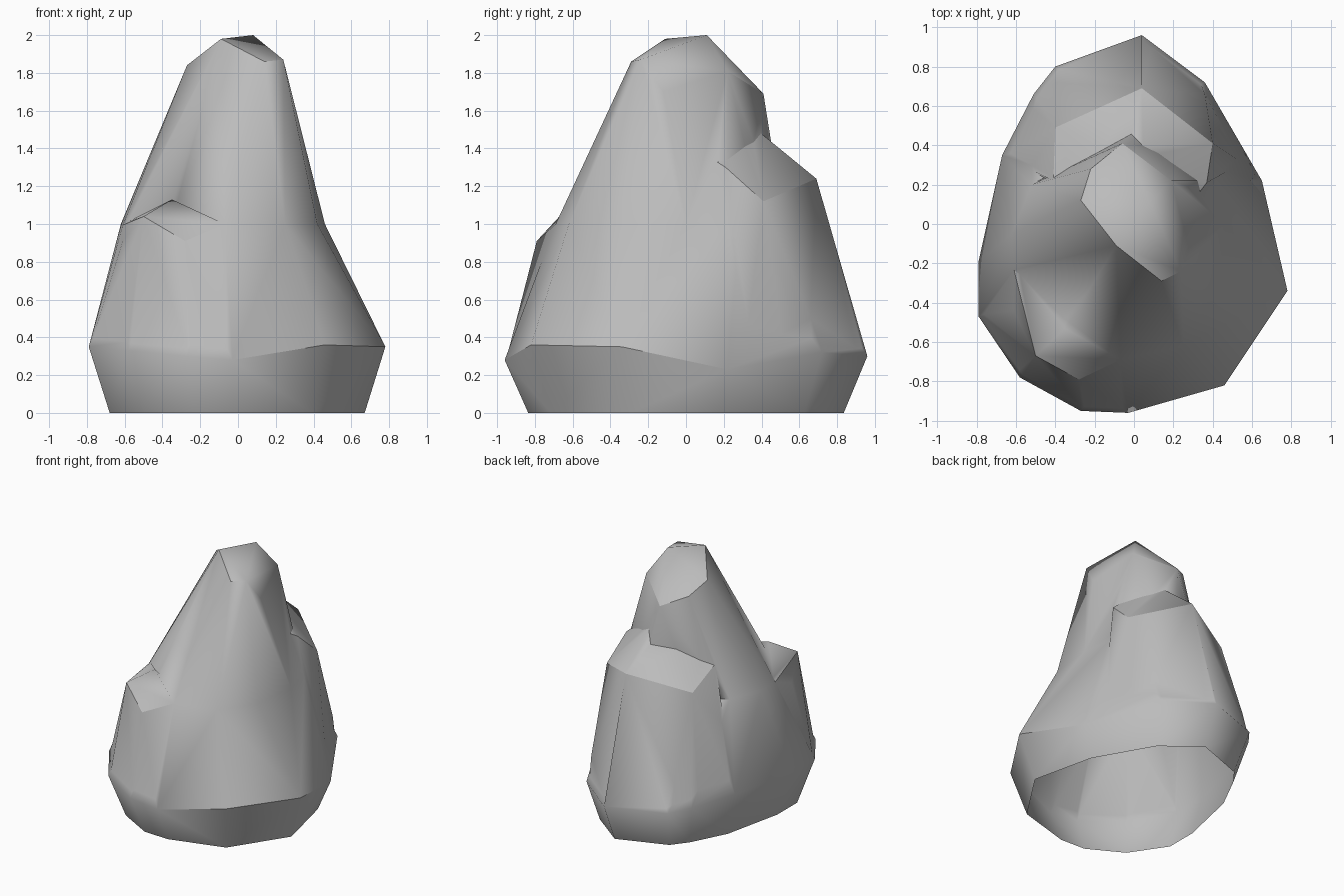
import bpy, bmesh, math

cube = bpy.data.objects.get("Cube")
if cube:
    bpy.data.objects.remove(cube)

# Single stone colour
stone = bpy.data.materials.new("stone_grey")
stone.use_nodes = True
GREY = (0.5, 0.5, 0.5, 1)
stone.diffuse_color = GREY
stone.node_tree.nodes["Principled BSDF"].inputs["Base Color"].default_value = GREY

MID = 1.0  # height where the tapering peak meets the swollen base


def add_hull(bm, points, open_at=None):
    """Add the convex hull of points, optionally leaving one level open."""
    part = bmesh.new()
    for p in points:
        part.verts.new(p)
    bmesh.ops.convex_hull(part, input=part.verts[:])
    loose = [v for v in part.verts if not v.link_faces]
    bmesh.ops.delete(part, geom=loose, context='VERTS')
    if open_at is not None:
        caps = [f for f in part.faces if all(abs(v.co.z - open_at) < 1e-4 for v in f.verts)]
        bmesh.ops.delete(part, geom=caps, context='FACES')
    temp = bpy.data.meshes.new("temp")
    part.to_mesh(temp)
    part.free()
    bm.from_mesh(temp)
    bpy.data.meshes.remove(temp)


def make_object(name, *hulls, open_at=None):
    bm = bmesh.new()
    for points in hulls:
        add_hull(bm, points, open_at)
    bmesh.ops.remove_doubles(bm, verts=bm.verts[:], dist=0.001)
    bmesh.ops.recalc_face_normals(bm, faces=bm.faces[:])
    mesh = bpy.data.meshes.new(name)
    bm.to_mesh(mesh)
    bm.free()
    obj = bpy.data.objects.new(name, mesh)
    bpy.context.collection.objects.link(obj)
    mesh.materials.append(stone)
    return obj


# Chipped crown
crown = [(-.09, -.11, 1.98), (.08, .11, 2), (.14, -.29, 1.86), (.24, -.24, 1.87),
         (.28, -.12, 1.7), (.19, .22, 1.81), (-.06, .41, 1.69), (-.22, .28, 1.76),
         (-.27, .12, 1.84)]
# Outline at the middle
middle = [(x, y, MID) for x, y in (
    (-.62, -.05), (-.61, -.23), (-.38, -.52), (-.07, -.69), (.25, -.62), (.42, -.35),
    (.46, 0), (.42, .22), (.05, .52), (-.52, .2))]
# Widest outline, just above the ground
wide = [(.04, .96, .3), (.36, .72, .32), (.56, .32, .3), (.65, .22, .23), (.78, -.34, .35),
        (.46, -.82, .36), (-.03, -.96, .28), (-.27, -.95, .3), (-.58, -.78, .33),
        (-.79, -.47, .35), (-.79, -.19, .35), (-.67, .35, .35), (-.51, .66, .32),
        (-.4, .8, .3)]
foot = [(x * .86, y * .87, 0) for x, y, z in wide]

rock = make_object("rock", crown + middle, middle + wide + foot, open_at=MID)

# Back shoulder with a sloping ledge
back_shoulder = make_object("back_shoulder", [
    (.05, .25, 1.6), (-.25, .1, 1.36), (.25, .05, 1.4),
    (-.41, .22, 1.26), (.37, .21, 1.3), (.04, .69, 1.24), (.4, .41, 1.12),
    (-.4, .49, 1.13), (.04, .84, .56), (.36, .66, .5), (-.4, .72, .5), (.03, .95, .31),
    (.35, .71, .33), (-.39, .79, .31), (-.5, .65, .33), (.55, .31, .31), (-.66, .34, .36),
    (0, 0, .4)])

# Small shoulder at the front corner
front_shoulder = make_object("front_shoulder", [
    (-.35, -.53, 1.13), (-.07, -.69, 1), (-.61, -.22, 1), (-.61, -.44, .91),
    (-.5, -.67, 1.04), (-.28, -.79, .91), (-.26, -.94, .31), (-.57, -.77, .34),
    (-.78, -.46, .36), (-.78, -.2, .36), (-.04, -.95, .29), (0, 0, .4)])

# Fuse the shoulders into the rock
for part in (back_shoulder, front_shoulder):
    union = rock.modifiers.new("fuse", 'BOOLEAN')
    union.operation = 'UNION'
    union.solver = 'EXACT'
    union.object = part
bpy.context.view_layer.objects.active = rock
rock.select_set(True)
for name in [m.name for m in rock.modifiers]:
    bpy.ops.object.modifier_apply(modifier=name)
for part in (back_shoulder, front_shoulder):
    bpy.data.objects.remove(part)


def is_crease(edge):
    """Keep ledges and the undercut crisp; blend everything else."""
    if len(edge.link_faces) != 2 or edge.calc_face_angle() < math.radians(22):
        return False
    a, b = edge.link_faces
    centre = (edge.verts[0].co + edge.verts[1].co) / 2
    if max(v.co.z for v in edge.verts) > 1.99:
        return False
    if centre.z < .5 and (centre.x < .2 or centre.y > .1):
        return False
    return abs(a.normal.z - b.normal.z) > .33


# Clean slivers, open the underside, then shade
bm = bmesh.new()
bm.from_mesh(rock.data)
bmesh.ops.remove_doubles(bm, verts=bm.verts[:], dist=0.025)
bmesh.ops.recalc_face_normals(bm, faces=bm.faces[:])
floor = [f for f in bm.faces if all(v.co.z < .001 for v in f.verts)]
bmesh.ops.delete(bm, geom=floor, context='FACES')
bm.normal_update()
for face in bm.faces:
    face.smooth = True
for edge in bm.edges:
    edge.smooth = not is_crease(edge)
bm.to_mesh(rock.data)
bm.free()
